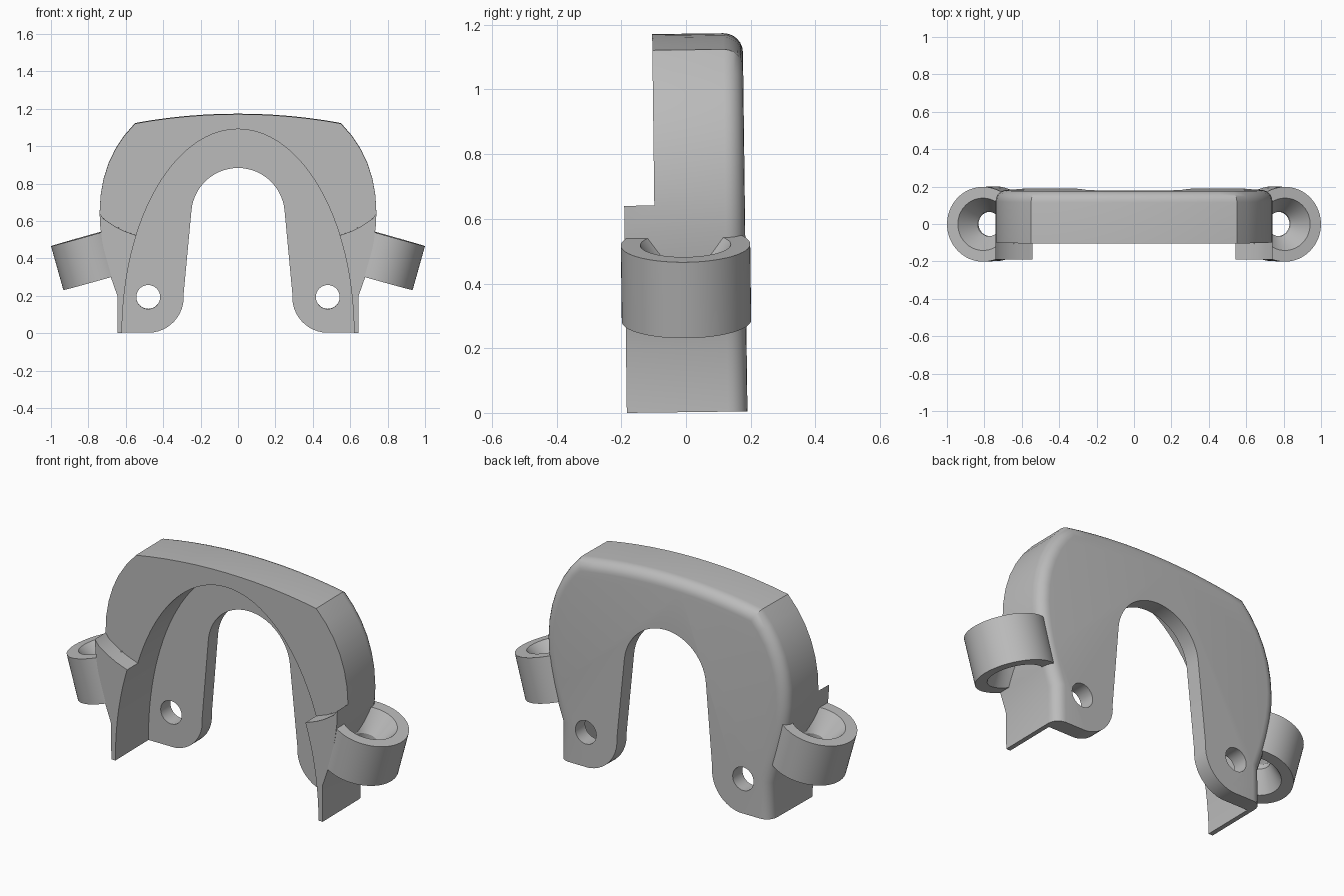
import bpy, bmesh, math
from mathutils import Matrix, Vector

cube = bpy.data.objects.get("Cube")
if cube:
    bpy.data.objects.remove(cube, do_unlink=True)

grey = bpy.data.materials.new("light_grey")
grey.use_nodes = True
grey.diffuse_color = (0.5, 0.5, 0.5, 1)
grey.node_tree.nodes["Principled BSDF"].inputs["Base Color"].default_value = (0.5, 0.5, 0.5, 1)

BACK, FRONT, FRONT_UPPER, FLOOR = 0.19, -0.183, -0.09, 0.105
TILT = Matrix.Translation((0, 0, 0.0023)) @ Matrix.Rotation(0.0125, 4, 'X')


def bezier(a, c, b, n=6):
    """Quadratic curve from a to b, without its last point."""
    a, c, b = Vector(a), Vector(c), Vector(b)
    return [tuple(a * (1 - t) ** 2 + c * 2 * t * (1 - t) + b * t * t)
            for t in (i / n for i in range(n))]


def arc(cx, cz, rx, rz, start, end, n):
    angles = [math.radians(start + (end - start) * i / n) for i in range(n + 1)]
    return [(cx + rx * math.cos(a), cz + rz * math.sin(a)) for a in angles]


def mirrored(half):
    """Close a half outline, given from the +x side up to the middle."""
    return half + [(-x, z) for x, z in reversed(half) if abs(x) > 1e-5]


def to_object(name, bm):
    bmesh.ops.recalc_face_normals(bm, faces=bm.faces)
    mesh = bpy.data.meshes.new(name)
    bm.to_mesh(mesh)
    bm.free()
    mesh.materials.append(grey)
    obj = bpy.data.objects.new(name, mesh)
    bpy.context.collection.objects.link(obj)
    return obj


def prism(name, outline, y0, y1, fillet=0):
    """Extrude an x-z outline along y, optionally rounding the back rim."""
    bm = bmesh.new()
    face = bm.faces.new([bm.verts.new((x, y0, z)) for x, z in outline])
    moved = bmesh.ops.extrude_face_region(bm, geom=[face])["geom"]
    back = [v for v in moved if isinstance(v, bmesh.types.BMVert)]
    bmesh.ops.translate(bm, vec=(0, y1 - y0, 0), verts=back)
    if fillet:
        rim = [e for e in bm.edges if all(abs(v.co.y - y1) < 1e-5 for v in e.verts)
               and max(v.co.z for v in e.verts) > 0.01]
        bmesh.ops.bevel(bm, geom=rim, offset=fillet, segments=6, profile=0.5,
                        affect='EDGES', clamp_overlap=False)
    return to_object(name, bm)


def activate(obj):
    bpy.ops.object.select_all(action='DESELECT')
    bpy.context.view_layer.objects.active = obj
    obj.select_set(True)


def cut(obj, cutters):
    activate(obj)
    for cutter in cutters:
        mod = obj.modifiers.new("cut", 'BOOLEAN')
        mod.operation = 'DIFFERENCE'
        mod.solver = 'EXACT'
        mod.object = cutter
        bpy.ops.object.modifier_apply(modifier=mod.name)


def finish(obj):
    obj.data.transform(TILT)
    activate(obj)
    bpy.ops.object.shade_smooth_by_angle(angle=math.radians(30))


def ear(name, side):
    """Tilted ring with a hole that flares at both ends."""
    profile = [(0.2, -0.122), (0.2, 0.122), (0.14, 0.122),
               (0.065, 0.01), (0.065, -0.02), (0.14, -0.122)]
    n = 64
    bm = bmesh.new()
    rings = [[bm.verts.new((r * math.cos(2 * math.pi * i / n),
                            r * math.sin(2 * math.pi * i / n), h))
              for r, h in profile] for i in range(n)]
    for i in range(n):
        a, b = rings[i], rings[(i + 1) % n]
        for j in range(len(profile)):
            k = (j + 1) % len(profile)
            bm.faces.new((a[j], b[j], b[k], a[k]))
    place = Matrix.Translation((side * 0.774, 0.005, 0.4)) @ \
        Matrix.Rotation(side * math.radians(15.7), 4, 'Y')
    bmesh.ops.transform(bm, matrix=place, verts=bm.verts)
    return to_object(name, bm)


# Arch body with rounded back rim
outline = [(0.645, 0), (0.645, 0.2)]
outline += bezier((0.68, 0.3), (0.74, 0.5), (0.74, 0.64), 4)
outline += bezier((0.74, 0.64), (0.74, 0.93), (0.55, 1.12))
outline += bezier((0.55, 1.12), (0.28, 1.17), (0, 1.17)) + [(0, 1.17)]
body = prism("arch_body", mirrored(outline), FRONT, BACK, 0.06)

# Front recess
recess_half = [(0.62, -0.2)] + arc(0, 0, 0.62, 1.09, 0, 90, 28)
recess = prism("recess_cutter", mirrored(recess_half), -0.5, FLOOR)

# Step that sets the upper front back from the side flanges
step_half = [(0.5, 0.505), (0.55, 0.525), (0.61, 0.547), (0.66, 0.572), (0.717, 0.61),
             (0.74, 0.64), (0.9, 0.86), (0.9, 1.4)]
step = prism("step_cutter", mirrored(step_half), -0.5, FRONT_UPPER)

# Open slot between the legs, with rounded leg ends
slot_half = [(0.48, -0.2)] + arc(0.48, 0.19, 0.19, 0.191, 270, 175, 12)
slot_half += arc(0, 0.63, 0.25, 0.25, 5, 90, 14)
slot = prism("slot_cutter", mirrored(slot_half), -0.5, 0.5)

# Bolt holes
holes = [prism("hole_cutter", arc(s * 0.48, 0.19, 0.064, 0.064, 0, 348.75, 31), -0.5, 0.5)
         for s in (1, -1)]
cut(body, [step, recess, slot] + holes)
finish(body)

# Side ears, trimmed where they would enter the recess
for name, side in (("left_ear", 1), ("right_ear", -1)):
    ring = ear(name, side)
    cut(ring, [recess])
    finish(ring)

for helper in [step, recess, slot] + holes:
    bpy.data.objects.remove(helper, do_unlink=True)
